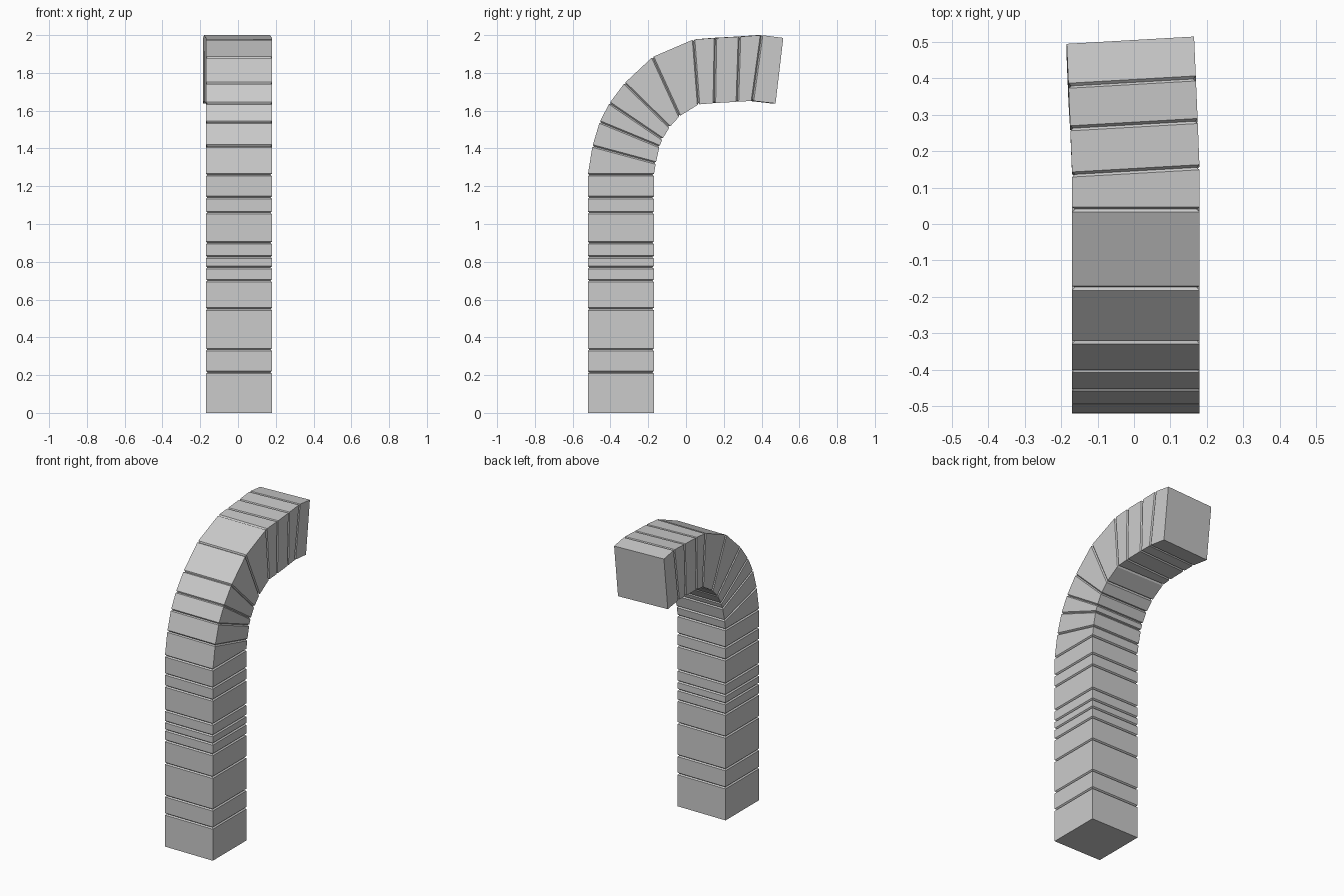
import bpy, bmesh, math
from mathutils import Vector

if "Cube" in bpy.data.objects:
    bpy.data.objects.remove(bpy.data.objects["Cube"])

X_LEFT, X_RIGHT = -0.17, 0.18
GROOVE_HALF, GROOVE_DEPTH = 0.007, 0.008

# Joint stations as (outer y, outer z, inner y, inner z, x shift, left side lag)
stations = [(-0.52, z, -0.17, z, 0, 0) for z in
            (0, 0.215, 0.335, 0.55, 0.70, 0.77, 0.825, 0.90, 1.06, 1.14, 1.26)]
stations += [
    (-0.495, 1.413, -0.16, 1.323, 0, 0),
    (-0.457, 1.54, -0.14, 1.41, 0, 0),
    (-0.405, 1.64, -0.125, 1.45, 0, 0),
    (-0.325, 1.746, -0.087, 1.513, 0, 0),
    (-0.177, 1.884, -0.034, 1.571, 0, 0),
    (0.04, 1.977, 0.066, 1.633, 0, 0),
    (0.156, 1.985, 0.15, 1.64, 0, 0.02),
    (0.283, 1.992, 0.272, 1.647, -0.005, 0.02),
    (0.40, 2.0, 0.352, 1.652, -0.01, 0.02),
    (0.515, 1.985, 0.474, 1.638, -0.015, 0.02),
]


def corners(s):
    oy, oz, iy, iz, dx, lag = s
    return [Vector((X_LEFT + dx, oy - lag, oz)), Vector((X_RIGHT + dx, oy, oz)),
            Vector((X_RIGHT + dx, iy, iz)), Vector((X_LEFT + dx, iy - lag, iz))]


def toward(a, b):
    # Step each corner a short way toward the neighbouring joint
    return [p + (q - p).normalized() * min(GROOVE_HALF, (q - p).length * 0.3)
            for p, q in zip(a, b)]


def inset(ring):
    c = sum(ring, Vector()) / 4
    return [p + (c - p) * (GROOVE_DEPTH / 0.175) for p in ring]


# Full-size rings with a narrow V groove at each inner joint
joints = [corners(s) for s in stations]
rings = [joints[0]]
for before, here, after in zip(joints, joints[1:], joints[2:]):
    rings += [toward(here, before), inset(here), toward(here, after)]
rings.append(joints[-1])

# Loft the segmented square pipe
bm = bmesh.new()
loops = [[bm.verts.new(p) for p in r] for r in rings]
for a, b in zip(loops, loops[1:]):
    for i in range(4):
        j = (i + 1) % 4
        bm.faces.new((a[i], a[j], b[j], b[i]))
bm.faces.new(loops[0][::-1])
bm.faces.new(loops[-1])
bmesh.ops.recalc_face_normals(bm, faces=bm.faces)
mesh = bpy.data.meshes.new("segmented_bent_pipe")
bm.to_mesh(mesh)
bm.free()
pipe = bpy.data.objects.new("segmented_bent_pipe", mesh)
bpy.context.collection.objects.link(pipe)
bpy.context.view_layer.objects.active = pipe
pipe.select_set(True)
bpy.ops.object.shade_smooth_by_angle(angle=math.radians(30))
